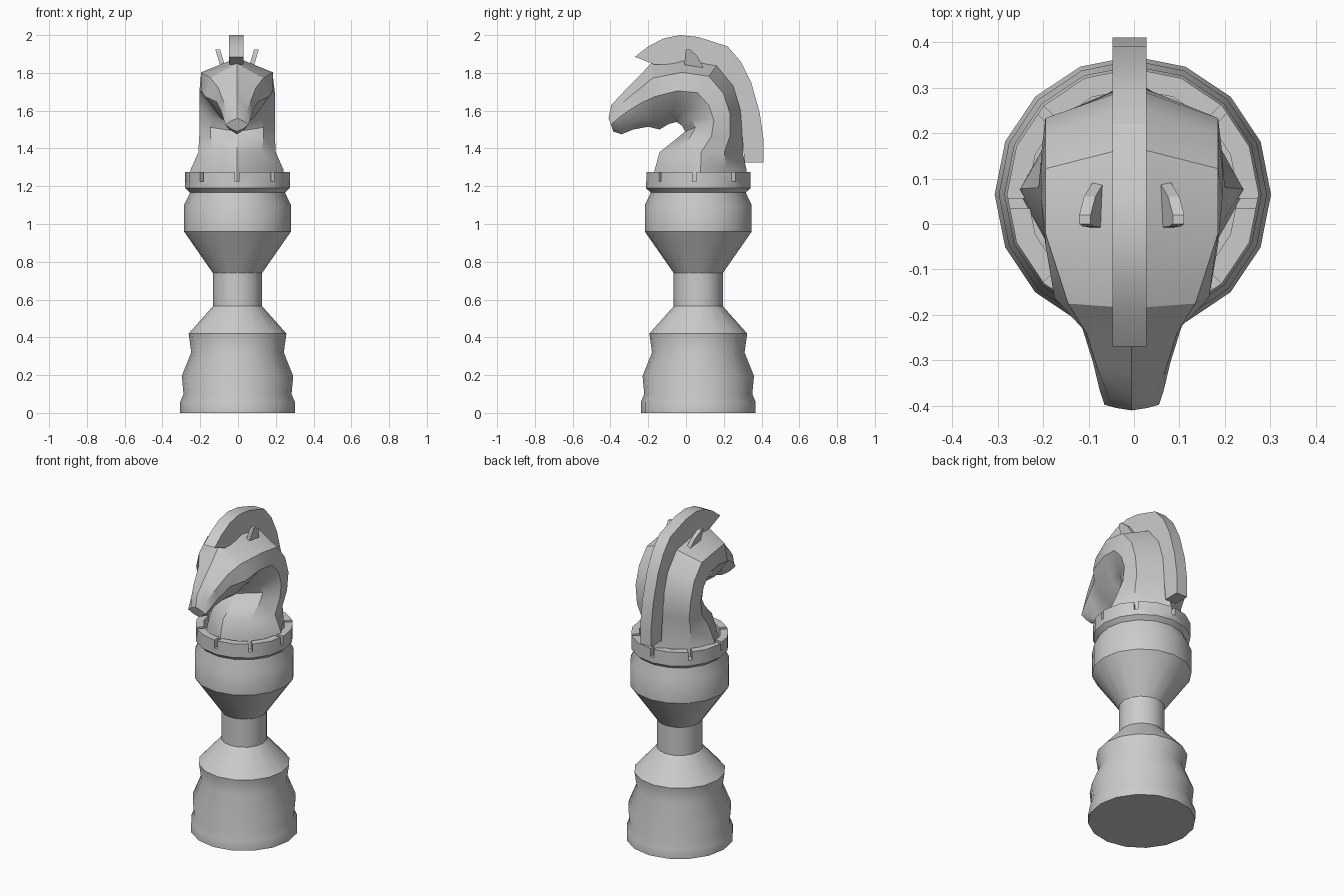
import bpy, bmesh, math
from mathutils import Vector

if "Cube" in bpy.data.objects:
    bpy.data.objects.remove(bpy.data.objects["Cube"])

CX, CY = -0.005, 0.065   # axis of the turned pedestal


def finish(name, bm, smooth=30):
    bmesh.ops.recalc_face_normals(bm, faces=bm.faces)
    me = bpy.data.meshes.new(name)
    bm.to_mesh(me)
    bm.free()
    ob = bpy.data.objects.new(name, me)
    bpy.context.collection.objects.link(ob)
    bpy.ops.object.select_all(action='DESELECT')
    ob.select_set(True)
    bpy.context.view_layer.objects.active = ob
    if smooth:
        bpy.ops.object.shade_smooth_by_angle(angle=math.radians(smooth))
    return ob


def bridge(bm, a, b):
    n = len(a)
    for i in range(n):
        bm.faces.new((a[i], a[(i + 1) % n], b[(i + 1) % n], b[i]))


def lathe(name, profile, ring=False, n=16):
    bm = bmesh.new()
    rows = [[bm.verts.new((CX * 0.5 + r * math.cos(2 * math.pi * i / n),
                           CY + r * math.sin(2 * math.pi * i / n), z))
             for i in range(n)] for r, z in profile]
    for a, b in zip(rows, rows[1:]):
        bridge(bm, a, b)
    if ring:
        bridge(bm, rows[-1], rows[0])
    else:
        bm.faces.new(rows[0])
        bm.faces.new(rows[-1])
    return finish(name, bm)


def slab(name, yz, x0, x1, shear=0.0, z0=0.0):
    """Side profile extruded across x, optionally leaning outward with height."""
    bm = bmesh.new()
    a, b = [[bm.verts.new((x + shear * (z - z0), y, z)) for y, z in yz]
            for x in (x0, x1)]
    bm.faces.new(a)
    bm.faces.new(b)
    bridge(bm, a, b)
    return finish(name, bm, 20)


# Turned pedestal
lathe("pedestal", [(.304, 0), (.304, .057), (.286, .1), (.295, .195), (.245, .32),
                   (.259, .42), (.13, .565), (.13, .74), (.283, .96), (.283, 1.1),
                   (.252, 1.165), (.252, 1.215)])

# Notched crown ring
crown = lathe("crown_ring", [(.25, 1.165), (.277, 1.19), (.277, 1.275),
                             (.232, 1.275), (.232, 1.165)], ring=True)
bm = bmesh.new()
for k in range(8):
    a = k * math.pi / 4
    vs = bmesh.ops.create_cube(bm, size=1)["verts"]
    bmesh.ops.scale(bm, verts=vs, vec=(.12, .022, .1))
    bmesh.ops.translate(bm, verts=vs, vec=(.255, 0, 1.275))
    for v in vs:
        x, y = v.co.x, v.co.y
        v.co.x = CX + x * math.cos(a) - y * math.sin(a)
        v.co.y = CY - .02 * abs(math.cos(a)) + x * math.sin(a) + y * math.cos(a)
cutter = finish("notch_cutter", bm, 0)
cutter.hide_render = True
cutter.hide_set(True)
mod = crown.modifiers.new("notches", 'BOOLEAN')
mod.operation = 'DIFFERENCE'
mod.object = cutter
bpy.context.view_layer.objects.active = crown
bpy.ops.object.modifier_apply(modifier="notches")
bpy.data.objects.remove(cutter)

# Horse head: sections fan from the neck base round to the muzzle
# (outer y, z, inner y, z, outer width, middle width, inner width)
sections = [
    (.32, 1.2, -.18, 1.2, .17, .25, .16),
    (.32, 1.29, -.165, 1.29, .17, .245, .15),
    (.30, 1.38, -.14, 1.38, .17, .205, .13),
    (.31, 1.47, -.04, 1.46, .18, .2, .14),
    (.30, 1.61, -.005, 1.49, .19, .2, .14),
    (.26, 1.74, -.02, 1.52, .19, .2, .13),
    (.17, 1.85, -.05, 1.54, .19, .2, .11),
    (.0, 1.88, -.09, 1.53, .19, .19, .1),
    (-.185, 1.85, -.14, 1.50, .14, .17, .09),
    (-.25, 1.78, -.2, 1.515, .10, .11, .07),
    (-.33, 1.70, -.28, 1.50, .075, .085, .05),
    (-.395, 1.63, -.34, 1.475, .05, .07, .045),
    (-.41, 1.56, -.385, 1.49, .035, .06, .03),
]
bm = bmesh.new()
rows = []
for oy, oz, iy, iz, w1, w2, w3 in sections:
    o, i = Vector((CX, oy, oz)), Vector((CX, iy, iz))
    half = [(.22, w1), (.5, w2), (.82, w3)]
    loop = [(0, 0)] + half + [(1, 0)] + [(t, -w) for t, w in reversed(half)]
    rows.append([bm.verts.new(o.lerp(i, t) + Vector((w, 0, 0))) for t, w in loop])
for a, b in zip(rows, rows[1:]):
    bridge(bm, a, b)
bm.faces.new(rows[0])
bm.faces.new(rows[-1])
finish("horse_head", bm, 32)

# Crest-shaped mane
slab("mane", [(-.27, 1.885), (-.2, 1.94), (-.12, 1.982), (-.03, 2.0), (.065, 1.99),
              (.22, 1.94), (.29, 1.86), (.345, 1.75), (.39, 1.59), (.41, 1.45),
              (.41, 1.325), (.31, 1.325), (.29, 1.55), (.23, 1.72), (.14, 1.81),
              (0, 1.84), (-.17, 1.845)], -.047, .028)

# Ears
for side, label in ((-1, "left"), (1, "right")):
    slab("ear_" + label, [(-.01, 1.79), (-.005, 1.9), (0, 1.925), (.02, 1.925),
                          (.06, 1.89), (.09, 1.83), (.085, 1.79)],
         CX + side * .065, CX + side * .09, side * .3, 1.84)
